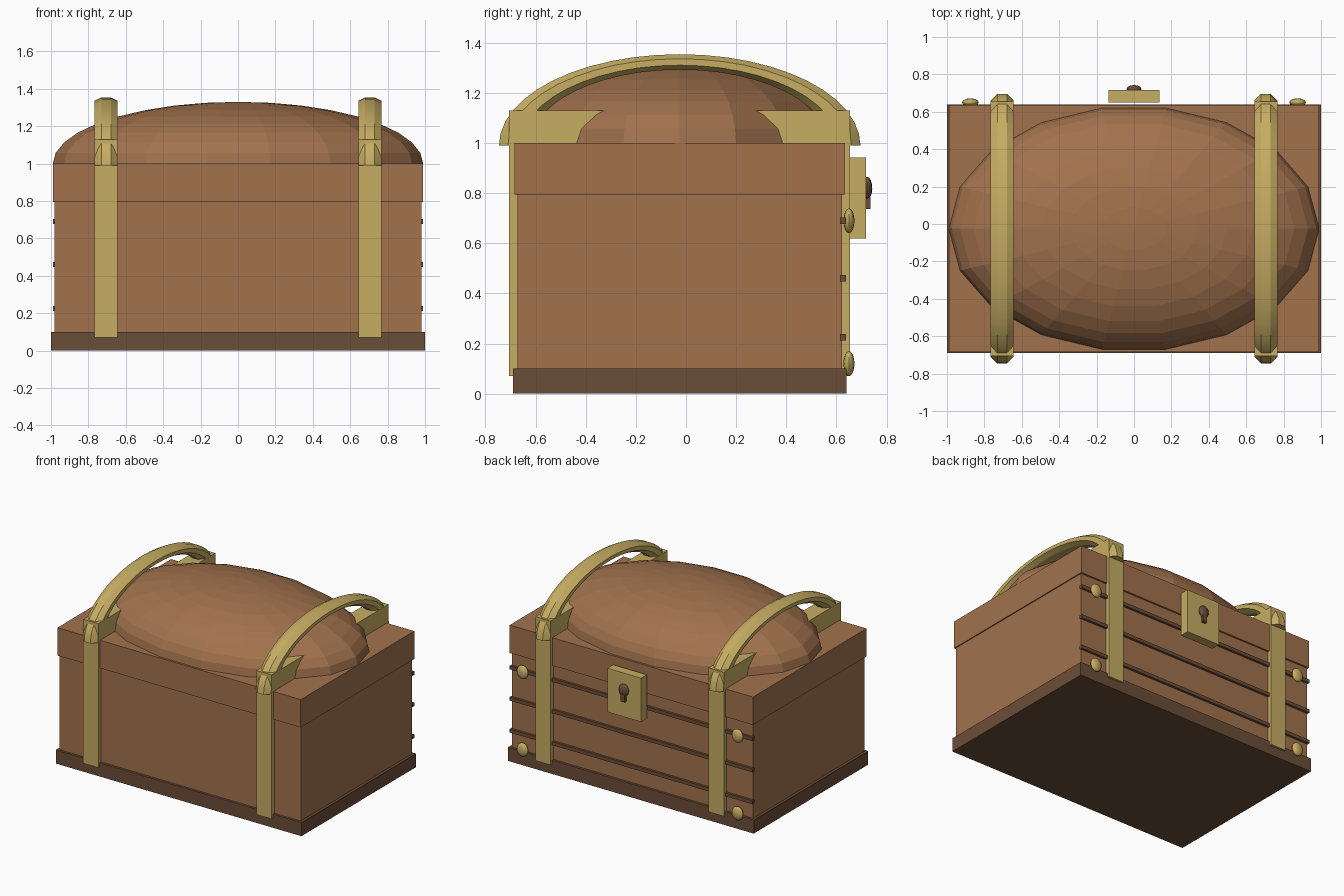
import bpy
import bmesh
import math
from mathutils import Matrix, Vector

default_cube = bpy.data.objects.get("Cube")
if default_cube:
    bpy.data.objects.remove(default_cube)


def make_material(name, color):
    mat = bpy.data.materials.new(name)
    mat.use_nodes = True
    mat.diffuse_color = (*color, 1)
    mat.node_tree.nodes["Principled BSDF"].inputs["Base Color"].default_value = (*color, 1)
    return mat


WOOD = make_material("warm wood", (0.36, 0.168, 0.075))
DARK = make_material("dark wood", (0.148, 0.075, 0.04))
BRASS = make_material("brass", (0.57, 0.42, 0.125))

CENTRE_Y = -0.025


def finish(bm, name, mat, smooth_angle=None):
    bmesh.ops.recalc_face_normals(bm, faces=bm.faces)
    mesh = bpy.data.meshes.new(name)
    bm.to_mesh(mesh)
    bm.free()
    mesh.materials.append(mat)
    obj = bpy.data.objects.new(name, mesh)
    bpy.context.collection.objects.link(obj)
    if smooth_angle:
        bpy.ops.object.select_all(action="DESELECT")
        obj.select_set(True)
        bpy.context.view_layer.objects.active = obj
        bpy.ops.object.shade_smooth_by_angle(angle=math.radians(smooth_angle))
    return obj


def box(name, mat, x, y, z):
    """Box from (low, high) ranges on each axis."""
    bm = bmesh.new()
    bmesh.ops.create_cube(bm, size=1)
    for v in bm.verts:
        v.co = Vector([(a + b) / 2 + c * (b - a) for c, (a, b) in zip(v.co, (x, y, z))])
    return finish(bm, name, mat)


def ellipsoid(name, mat, centre, radii, segments, rings, half=False, smooth=None):
    bm = bmesh.new()
    bmesh.ops.create_uvsphere(bm, u_segments=segments, v_segments=rings, radius=1)
    bmesh.ops.rotate(bm, verts=bm.verts, matrix=Matrix.Rotation(math.pi / 2, 3, "Z"))
    if half:
        bmesh.ops.bisect_plane(bm, geom=bm.verts[:] + bm.edges[:] + bm.faces[:],
                               plane_co=(0, 0, 0), plane_no=(0, 0, 1), clear_inner=True)
    bmesh.ops.scale(bm, verts=bm.verts, vec=radii)
    bmesh.ops.translate(bm, verts=bm.verts, vec=centre)
    return finish(bm, name, mat, smooth)


def arch(name, x):
    """Half ring with an octagonal section, flattened in height."""
    bm = bmesh.new()
    ring = bmesh.ops.create_circle(bm, segments=8, radius=0.066)["verts"]
    bmesh.ops.rotate(bm, verts=ring, matrix=Matrix.Rotation(math.pi / 8, 3, "Z"))
    bmesh.ops.translate(bm, verts=ring, vec=(0, -0.66, 0))
    bmesh.ops.spin(bm, geom=bm.verts[:] + bm.edges[:], axis=(1, 0, 0), cent=(0, 0, 0),
                   angle=-math.pi, steps=24)
    bmesh.ops.holes_fill(bm, edges=[e for e in bm.edges if e.is_boundary])
    bmesh.ops.scale(bm, verts=bm.verts, vec=(1, 1, 0.505))
    bmesh.ops.translate(bm, verts=bm.verts, vec=(x, CENTRE_Y, 0.99))
    return finish(bm, name, BRASS, 20)


# Chest shell
box("base", DARK, (-1, 1), (-0.69, 0.64), (0, 0.1))
box("body", WOOD, (-0.982, 0.982), (-0.672, 0.622), (0.1, 0.8))
box("lid_rim", WOOD, (-0.99, 0.99), (-0.685, 0.635), (0.795, 1))
ellipsoid("lid_dome", WOOD, (0, CENTRE_Y, 1), (0.99, 0.655, 0.33), 18, 18, half=True)

# Straps, corner brackets and arched bands, mirrored left and right
for side, sx in (("left", 1), ("right", -1)):
    x = sx * 0.705
    span = (x - 0.062, x + 0.062)
    box(f"front_strap_{side}", BRASS, span, (-0.705, -0.665), (0.07, 1.0))
    box(f"back_strap_{side}", BRASS, span, (0.615, 0.655), (0.07, 1.0))
    box(f"front_bracket_{side}", BRASS, span, (-0.705, -0.3), (0.985, 1.13))
    box(f"back_bracket_{side}", BRASS, span, (0.25, 0.655), (0.985, 1.13))
    arch(f"arched_band_{side}", x)
    # Round studs on the back corners
    for level, z in (("upper", 0.69), ("lower", 0.12)):
        ellipsoid(f"{level}_stud_{side}", BRASS, (sx * 0.875, 0.65, z),
                  (0.045, 0.022, 0.05), 12, 8, smooth=40)

# Thin dark slats across the back
for i, z in enumerate((0.225, 0.46, 0.69)):
    box(f"back_slat_{i + 1}", DARK, (-0.988, 0.988), (0.615, 0.639), (z - 0.013, z + 0.013))

# Lock plate with keyhole
box("lock_plate", BRASS, (-0.137, 0.137), (0.65, 0.717), (0.62, 0.942))
ellipsoid("keyhole_round", DARK, (0, 0.722, 0.82), (0.04, 0.021, 0.045), 12, 8, smooth=40)
box("keyhole_slot", DARK, (-0.016, 0.016), (0.7, 0.736), (0.737, 0.81))
